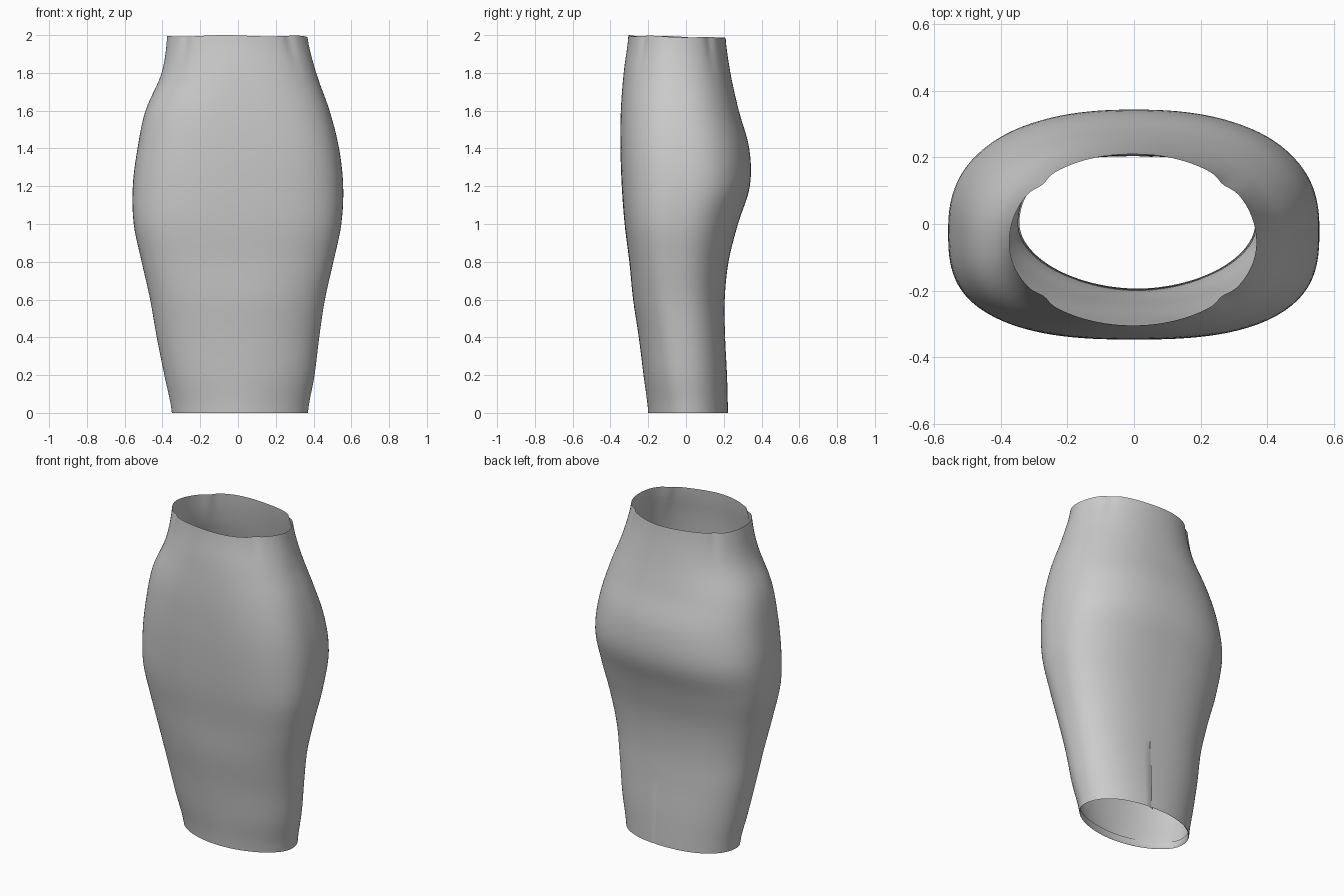
import bpy, bmesh, math

if "Cube" in bpy.data.objects:
    bpy.data.objects.remove(bpy.data.objects["Cube"], do_unlink=True)

# Measured sections: height, right side x, left side x, front y, back y,
# front squareness, back squareness
SECTIONS = [
    (0.0, -.35, .37, -.20, .222, 1.9, 2.2),
    (0.2, -.39, .405, -.225, .217, 2.1, 2.3),
    (0.4, -.43, .43, -.25, .207, 2.2, 2.4),
    (0.6, -.465, .46, -.28, .205, 2.4, 2.4),
    (0.8, -.51, .505, -.30, .225, 2.7, 2.4),
    (1.0, -.552, .547, -.325, .275, 2.9, 2.4),
    (1.2, -.557, .557, -.34, .338, 2.9, 2.4),
    (1.4, -.532, .535, -.347, .335, 2.8, 2.3),
    (1.6, -.49, .485, -.345, .28, 2.5, 2.3),
    (1.8, -.405, .415, -.33, .236, 2.2, 2.2),
    (2.0, -.375, .368, -.305, .21, 2.0, 2.1),
]
ROWS, COLUMNS, SLIT_ROW = 50, 120, 11
SEAM_ANGLE = math.radians(83)


def section_at(z):
    """Smoothly blend the measured sections at a height."""
    f = min(z / 0.2, len(SECTIONS) - 1.001)
    i, t = int(f), f - int(f)
    last = len(SECTIONS) - 1
    a, b, c, d = (SECTIONS[min(max(k, 0), last)] for k in range(i - 1, i + 3))
    return [q + t / 2 * (r - p + t * (2 * p - 5 * q + 4 * r - s + t * (3 * (q - r) + s - p)))
            for p, q, r, s in zip(a, b, c, d)][1:]


def surface_point(z, angle, inset=0.0):
    """Point on the cloth; inset moves it towards the inside."""
    right, left, front, back, front_power, back_power = section_at(z)
    c, s = math.cos(angle), math.sin(angle)
    power = back_power if s > 0 else front_power
    radius = (abs(c) ** power + abs(s) ** power) ** (-1 / power)
    # Waist darts pinch the cloth on either side, front and back
    top = max(0.0, (z - 1.7) / 0.3) ** 2
    for dart in (42, 138, 222, 318):
        off = math.remainder(angle - math.radians(dart), math.tau)
        radius -= 0.035 * top * math.exp(-(off / 0.09) ** 2)
    mid_x, mid_y = (left + right) / 2, (front + back) / 2 - 0.01
    half_y = back - mid_y if s > 0 else mid_y - front
    x = mid_x + ((left - right) / 2 - inset) * radius * c
    y = mid_y + (half_y - inset) * radius * s
    # Slightly wavy waist edge, lower at the back
    wave = 0.006 * (1 + s) + 0.003 * (1 + math.sin(5 * angle + 1))
    return x, y, z - wave * (z / 2) ** 12


def make_object(name, bm, material):
    mesh = bpy.data.meshes.new(name)
    bmesh.ops.recalc_face_normals(bm, faces=bm.faces)
    for face in bm.faces:
        face.smooth = True
    bm.to_mesh(mesh)
    bm.free()
    mesh.materials.append(material)
    obj = bpy.data.objects.new(name, mesh)
    bpy.context.collection.objects.link(obj)
    return obj


def skin(bm, grid):
    """Join neighbouring rows of vertices with quads."""
    for low, high in zip(grid, grid[1:]):
        for j in range(len(low) - 1):
            bm.faces.new((low[j], low[j + 1], high[j + 1], high[j]))


cloth = bpy.data.materials.new("grey_cloth")
cloth.use_nodes = True
grey = (0.6, 0.6, 0.6, 1)
cloth.diffuse_color = grey
shader = cloth.node_tree.nodes["Principled BSDF"]
shader.inputs["Base Color"].default_value = grey
shader.inputs["Roughness"].default_value = 0.9

# Skirt body: open tube, closed along the back seam above the slit
bm = bmesh.new()
grid = []
for i in range(ROWS + 1):
    z = 2 * i / ROWS
    ring = [bm.verts.new(surface_point(z, SEAM_ANGLE + math.tau * j / COLUMNS))
            for j in range(COLUMNS)]
    if i >= SLIT_ROW:
        ring.append(ring[0])
    else:
        # Below the slit top one edge tucks under the other
        tuck = 1 - i / SLIT_ROW
        ring.append(bm.verts.new(
            surface_point(z, SEAM_ANGLE + 0.06 * tuck, 0.004 + 0.012 * tuck)))
    grid.append(ring)
skin(bm, grid)
make_object("skirt_body", bm, cloth)

# Turned-up hem: narrow band inside the lower edge
bm = bmesh.new()
grid = []
for z, inset in ((0.0, 0.0), (0.005, 0.006), (0.045, 0.006)):
    grid.append([bm.verts.new(surface_point(z, SEAM_ANGLE + math.tau * j / COLUMNS, inset))
                 for j in range(COLUMNS)])
skin(bm, grid)
make_object("hem_facing", bm, cloth)
